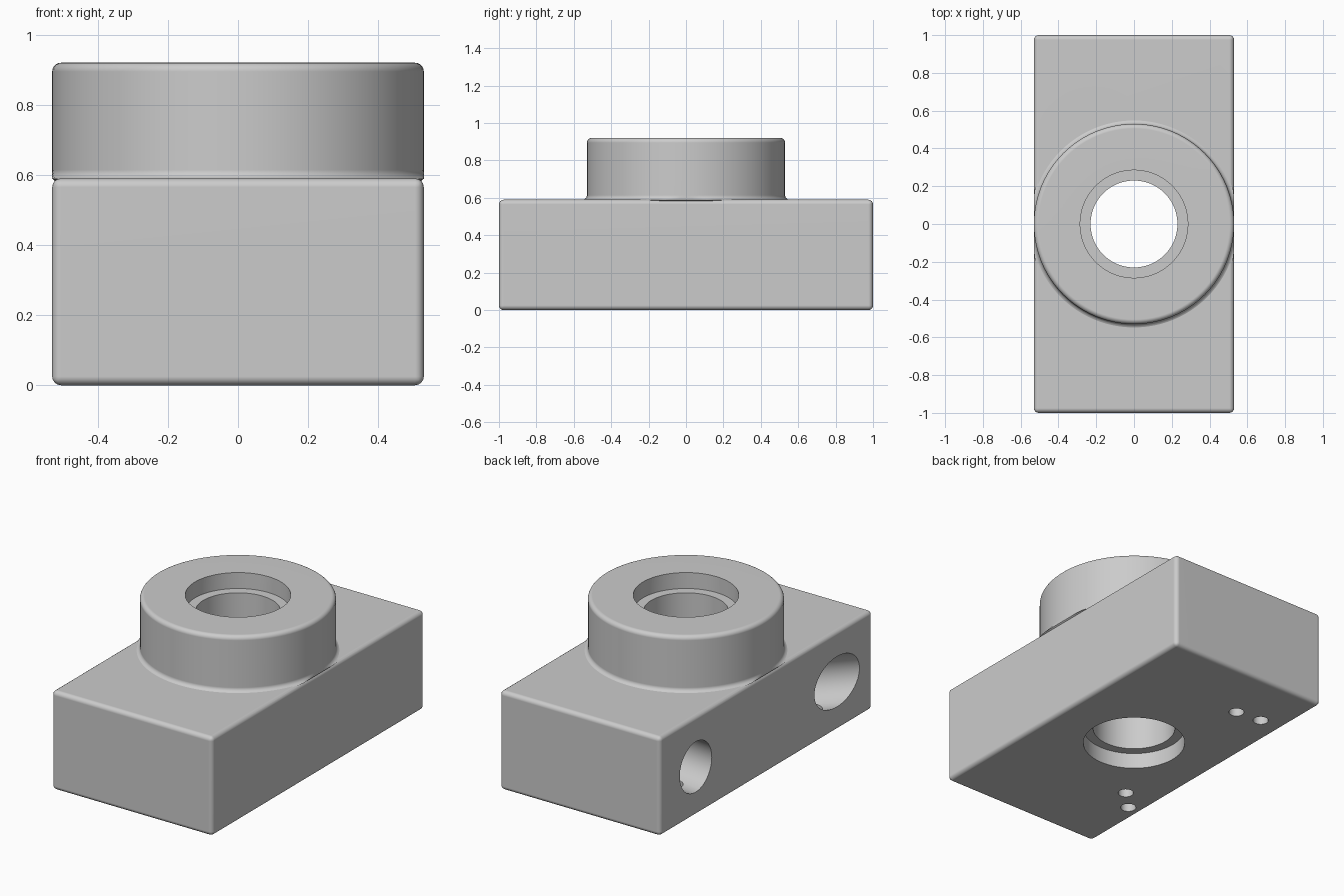
import bpy, bmesh, math
from mathutils import Vector

cube = bpy.data.objects.get("Cube")
if cube:
    bpy.data.objects.remove(cube, do_unlink=True)

W, L, H, TOP = 0.53, 1.0, 0.59, 0.92   # half width, half length, block height, total height
ROUND, SEG = 0.025, 96

metal = bpy.data.materials.new("plain grey")
grey = (0.6, 0.6, 0.6, 1)
metal.diffuse_color = grey
metal.use_nodes = True
metal.node_tree.nodes["Principled BSDF"].inputs["Base Color"].default_value = grey


def make_object(name, bm):
    bmesh.ops.recalc_face_normals(bm, faces=bm.faces)
    mesh = bpy.data.meshes.new(name)
    bm.to_mesh(mesh)
    bm.free()
    mesh.materials.append(metal)
    obj = bpy.data.objects.new(name, mesh)
    bpy.context.collection.objects.link(obj)
    return obj


def lathe(name, profile):
    """Spin a (radius, z) profile that starts and ends on the z axis."""
    bm = bmesh.new()
    verts = [bm.verts.new((r, 0, z)) for r, z in profile]
    edges = [bm.edges.new(pair) for pair in zip(verts, verts[1:])]
    bmesh.ops.spin(bm, geom=verts + edges, axis=(0, 0, 1), cent=(0, 0, 0),
                   angle=math.tau, steps=SEG)
    bmesh.ops.remove_doubles(bm, verts=bm.verts, dist=1e-5)
    return make_object(name, bm)


def drill(name, start, direction, radius, depth, segments=48):
    """Cylinder cutter that runs from start along direction."""
    bm = bmesh.new()
    bmesh.ops.create_cone(bm, cap_ends=True, segments=segments,
                          radius1=radius, radius2=radius, depth=depth)
    obj = make_object(name, bm)
    axis = Vector(direction).normalized()
    obj.rotation_euler = axis.to_track_quat("Z", "Y").to_euler()
    obj.location = Vector(start) + axis * depth / 2
    obj.hide_render = True
    return obj


def combine(target, other, operation):
    mod = target.modifiers.new("combine", "BOOLEAN")
    mod.operation, mod.solver, mod.object = operation, "EXACT", other
    bpy.context.view_layer.objects.active = target
    bpy.ops.object.modifier_apply(modifier=mod.name)
    bpy.data.objects.remove(other, do_unlink=True)


def arc(cx, cz, r, start, end, n=5):
    angles = [math.radians(start + (end - start) * i / n) for i in range(n + 1)]
    return [(cx + r * math.cos(a), cz + r * math.sin(a)) for a in angles]


# Rounded base block
bm = bmesh.new()
bmesh.ops.create_cube(bm, size=1)
for v in bm.verts:
    v.co = (v.co.x * 2 * W, v.co.y * 2 * L, (v.co.z + 0.5) * H)
bmesh.ops.bevel(bm, geom=bm.edges[:], offset=ROUND, segments=4,
                profile=0.5, affect="EDGES")
body = make_object("bearing_block", bm)

# Round boss with a fillet at its foot, trimmed to the block's width
foot = arc(W + ROUND, H + ROUND - 0.001, ROUND, 270, 180)
rim = arc(W - ROUND, TOP - ROUND, ROUND, 0, 90)
boss = lathe("boss", [(0, 0.3), (0.48, 0.3), (0.5, 0.565)] + foot + rim + [(0, TOP)])
for v in boss.data.vertices:
    v.co.x = max(-W, min(W, v.co.x))
combine(body, boss, "UNION")

# Stepped centre bore: narrow through hole with a wider recess at both ends
R, STEP, SEAT = 0.23, 0.285, 0.095
bore = lathe("bore_cutter", [(0, -0.1), (STEP, -0.1), (STEP, SEAT), (R, SEAT),
                             (R, TOP - SEAT), (STEP, TOP - SEAT),
                             (STEP, TOP + 0.1), (0, TOP + 0.1)])
combine(body, bore, "DIFFERENCE")

# Two side sockets, each with a pair of small screw holes from below
sockets = [(0.665, Vector((1, -0.1, 0)), (0.147, 0.312)),
           (-0.665, Vector((1, 1, 0)), (0.123, 0.287))]
for y, way, screws in sockets:
    way.normalize()
    mouth = Vector((-W, y, 0.29))
    combine(body, drill("socket_cutter", mouth - way * 0.3, way, 0.15, 0.77), "DIFFERENCE")
    for distance in screws:
        spot = mouth + way * distance
        spot.z = -0.05
        combine(body, drill("screw_cutter", spot, (0, 0, 1), 0.043, 0.3, 24), "DIFFERENCE")

# Smooth rounds with crisp edges
body.select_set(True)
bpy.context.view_layer.objects.active = body
bpy.ops.object.shade_smooth_by_angle(angle=math.radians(30))
weighted = body.modifiers.new("flat_faces", "WEIGHTED_NORMAL")
weighted.keep_sharp = True
